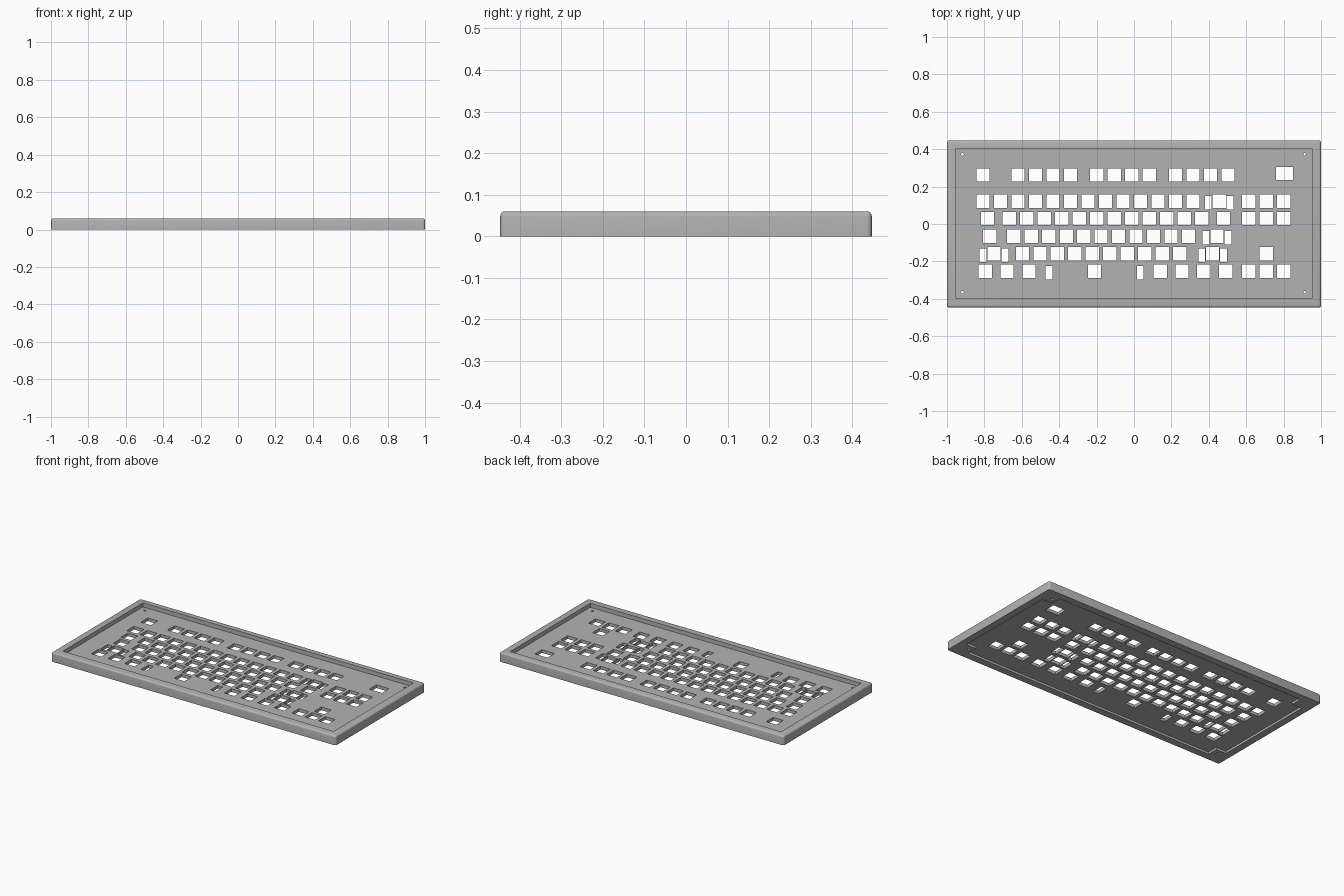
import bpy, bmesh
from mathutils import Matrix

if "Cube" in bpy.data.objects:
    bpy.data.objects.remove(bpy.data.objects["Cube"], do_unlink=True)

# Main dimensions
HALF_X, HALF_Y, HEIGHT = 1.0, 0.447, 0.06
PLATE_TOP, PLATE_BOTTOM = 0.034, 0.014
UNIT = 0.0935                       # key spacing
FIRST_X = -0.807                    # centre of the first column
KEY = 0.071                         # switch opening

grey = bpy.data.materials.new("case grey")
grey.use_nodes = True
grey.diffuse_color = (0.45, 0.45, 0.45, 1)
grey.node_tree.nodes["Principled BSDF"].inputs["Base Color"].default_value = (0.45, 0.45, 0.45, 1)


def add_box(bm, x, y, z0, z1, sx, sy):
    place = Matrix.Translation((x, y, (z0 + z1) / 2)) @ Matrix.Diagonal((sx, sy, z1 - z0, 1))
    return bmesh.ops.create_cube(bm, size=1, matrix=place)["verts"]


def make_object(name, bm):
    mesh = bpy.data.meshes.new(name)
    bm.to_mesh(mesh)
    bm.free()
    ob = bpy.data.objects.new(name, mesh)
    bpy.context.collection.objects.link(ob)
    return ob


def cut(target, name, bm):
    cutter = make_object(name, bm)
    cutter.hide_render = True
    bpy.context.view_layer.objects.active = target
    mod = target.modifiers.new(name, "BOOLEAN")
    mod.operation, mod.solver, mod.object = "DIFFERENCE", "EXACT", cutter
    bpy.ops.object.modifier_apply(modifier=name)
    bpy.data.objects.remove(cutter, do_unlink=True)


# Case body with rounded corners and rounded upper rim
bm = bmesh.new()
add_box(bm, 0, 0, 0, HEIGHT, 2 * HALF_X, 2 * HALF_Y)
edges = [e for e in bm.edges if max(v.co.z for v in e.verts) > 0.01]
bmesh.ops.bevel(bm, geom=edges, offset=0.012, segments=4, profile=0.5, affect="EDGES")
case = make_object("keyboard_case", bm)
case.data.materials.append(grey)

# Upper recess that leaves the raised rim
bm = bmesh.new()
add_box(bm, 0, 0.003, PLATE_TOP, 0.1, 1.904, 0.804)
cut(case, "upper_recess", bm)

# Underside recess, a cross shape that leaves corner blocks for the screws
bm = bmesh.new()
sx, sy, block = 0.955, 0.402, 0.07
outline = [(sx, sy - block), (sx - block, sy - block), (sx - block, sy)]
corners = outline + [(-x, y) for x, y in reversed(outline)]
corners += [(-x, -y) for x, y in corners]
face = bm.faces.new([bm.verts.new((x, y, -0.05)) for x, y in corners])
top = bmesh.ops.extrude_face_region(bm, geom=[face])["geom"]
bmesh.ops.translate(bm, vec=(0, 0, 0.05 + PLATE_BOTTOM),
                    verts=[v for v in top if isinstance(v, bmesh.types.BMVert)])
bmesh.ops.recalc_face_normals(bm, faces=bm.faces)
cut(case, "lower_recess", bm)


# Key rows: height and column positions in key units
def run(start, count):
    return [start + i for i in range(count)]


nav = run(15.2, 3)
rows = [
    (0.262, [0] + run(2, 4) + run(6.5, 4) + run(11, 4)),
    (0.122, run(0, 13) + [13.5] + nav),
    (0.029, [0.25] + run(1.5, 12) + [13.75] + nav),
    (-0.065, [0.375] + run(1.75, 11) + [13.375]),
    (-0.159, [0.625] + run(2.25, 10) + [13.125, nav[1]]),
    (-0.252, [0.125, 1.375, 2.625, 6.375] + run(10.125, 1) + [11.375, 12.625, 13.875] + nav),
]
# Wide keys with stabilisers: row, column, sideways offset
wide_keys = [(1, 13.5, 0.0585), (3, 13.375, 0.0585), (4, 0.625, 0.0585),
             (4, 13.125, 0.0585), (5, 6.375, 0.244)]

bm = bmesh.new()
for y, columns in rows:
    for c in columns:
        add_box(bm, FIRST_X + c * UNIT, y, -0.1, 0.1, KEY, KEY)
for row, c, offset in wide_keys:
    for side in (-1, 1):
        add_box(bm, FIRST_X + c * UNIT + side * offset, rows[row][0] - 0.009, -0.1, 0.1, 0.036, 0.073)
# Opening for the rotary knob
add_box(bm, 0.804, 0.27, -0.1, 0.1, 0.09, 0.071)
# Screw holes in the corners
for x in (-0.917, 0.912):
    for y in (-0.364, 0.372):
        bmesh.ops.create_cone(bm, cap_ends=True, segments=16, radius1=0.007, radius2=0.007,
                              depth=0.3, matrix=Matrix.Translation((x, y, 0)))
cut(case, "plate_openings", bm)

# Smooth the rounded edges only
bpy.ops.object.select_all(action="DESELECT")
case.select_set(True)
bpy.context.view_layer.objects.active = case
bpy.ops.object.shade_smooth_by_angle(angle=0.6)
